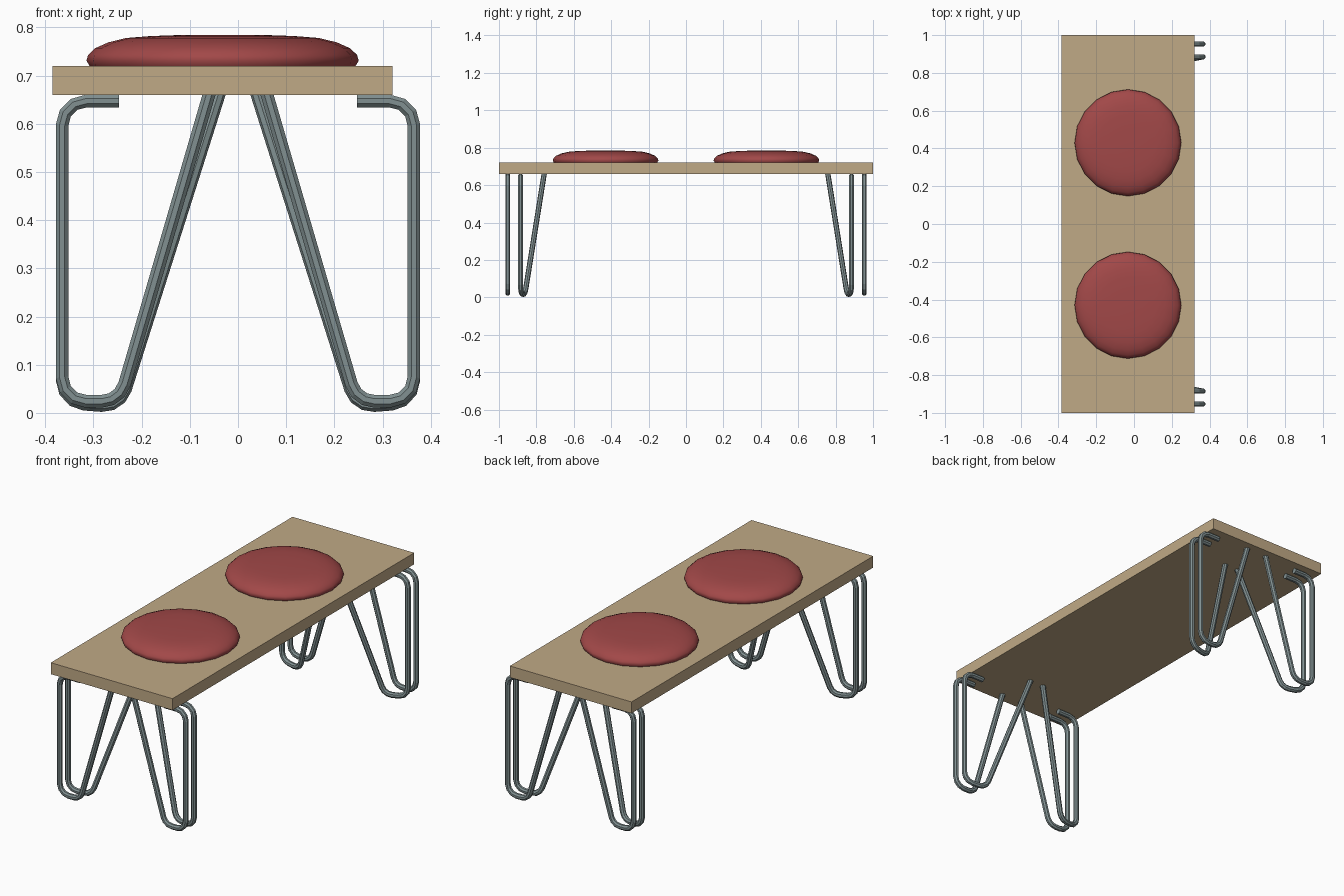
import bpy, bmesh, math
from mathutils import Vector

if "Cube" in bpy.data.objects:
    bpy.data.objects.remove(bpy.data.objects["Cube"])


def material(name, rgb):
    m = bpy.data.materials.new(name)
    m.diffuse_color = (*rgb, 1)
    m.use_nodes = True
    m.node_tree.nodes["Principled BSDF"].inputs["Base Color"].default_value = m.diffuse_color
    return m


WOOD = material("pale wood", (0.53, 0.40, 0.24))
RED = material("red fabric", (0.36, 0.065, 0.065))
METAL = material("grey steel", (0.22, 0.28, 0.285))


def finish(name, bm, mat):
    bmesh.ops.recalc_face_normals(bm, faces=bm.faces)
    me = bpy.data.meshes.new(name)
    bm.to_mesh(me)
    bm.free()
    me.materials.append(mat)
    ob = bpy.data.objects.new(name, me)
    bpy.context.collection.objects.link(ob)
    return ob


def rounded(points, radius, steps=3):
    """Replace each inner corner of a path with a short arc."""
    pts = [Vector(p) for p in points]
    out = [pts[0]]
    for a, b, c in zip(pts, pts[1:], pts[2:]):
        u, v = (a - b).normalized(), (c - b).normalized()
        half = u.angle(v) / 2
        t = radius / math.tan(half)
        centre = b + (u + v).normalized() * (radius / math.sin(half))
        p, q = b + u * t - centre, b + v * t - centre
        ang = p.angle(q)
        for i in range(steps + 1):
            f = i / steps
            out.append(centre + (p * math.sin((1 - f) * ang) + q * math.sin(f * ang)) / math.sin(ang))
    out.append(pts[-1])
    return out


def rod(name, points, r=0.0142, sides=8):
    path = rounded(points, 0.05)
    bm = bmesh.new()
    rings = []
    normal = Vector((0, 1, 0))
    for i, p in enumerate(path):
        d0 = (p - path[max(i - 1, 0)]).normalized()
        d1 = (path[min(i + 1, len(path) - 1)] - p).normalized()
        d = (d0 + d1).normalized()
        normal = (normal - d * normal.dot(d)).normalized()
        side = d.cross(normal)
        rings.append([bm.verts.new(p + r * (normal * math.cos(a) + side * math.sin(a)))
                      for a in [2 * math.pi * (k + 0.5) / sides for k in range(sides)]])
    for a, b in zip(rings, rings[1:]):
        for k in range(sides):
            j = (k + 1) % sides
            bm.faces.new((a[k], a[j], b[j], b[k]))
    bm.faces.new(rings[0])
    bm.faces.new(rings[-1])
    return finish(name, bm, METAL)


# bench top
bm = bmesh.new()
bmesh.ops.create_cube(bm, size=1)
for v in bm.verts:
    v.co = ((v.co.x * 0.705) - 0.032, v.co.y * 2, v.co.z * 0.06 + 0.69)
finish("bench_top", bm, WOOD)

# round cushions
PROFILE = [(0.276, 0.72), (0.2825, 0.731), (0.279, 0.743), (0.264, 0.757),
           (0.237, 0.769), (0.2, 0.778), (0.15, 0.782), (0.08, 0.7845)]
N = 20
for label, cy in (("front", -0.43), ("back", 0.43)):
    bm = bmesh.new()
    rings = [[bm.verts.new((-0.032 + r * math.cos(2 * math.pi * k / N),
                            cy + r * math.sin(2 * math.pi * k / N), z)) for k in range(N)]
             for r, z in PROFILE]
    for a, b in zip(rings, rings[1:]):
        for k in range(N):
            j = (k + 1) % N
            bm.faces.new((a[k], a[j], b[j], b[k]))
    bm.faces.new(rings[0])
    bm.faces.new(rings[-1])
    for f in bm.faces:
        f.smooth = len(f.verts) == 4 or f.calc_center_median().z > 0.75
    finish(label + "_cushion", bm, RED)

# bent rod legs: a flat outer rod and a splayed inner rod at every corner
OUTER = [(0.247, 0.953, 0.647), (0.365, 0.953, 0.647), (0.365, 0.953, 0.024),
         (0.246, 0.953, 0.024), (0.058, 0.953, 0.668)]
INNER = [(0.247, 0.885, 0.647), (0.365, 0.885, 0.647), (0.365, 0.885, 0.022),
         (0.246, 0.862, 0.013), (0.038, 0.757, 0.668)]
for sx, xn in ((-1, "left"), (1, "right")):
    for sy, yn in ((-1, "front"), (1, "back")):
        for kind, pts in (("outer", OUTER), ("inner", INNER)):
            rod(f"{yn}_{xn}_{kind}_leg_rod", [(x * sx, y * sy, z) for x, y, z in pts])
